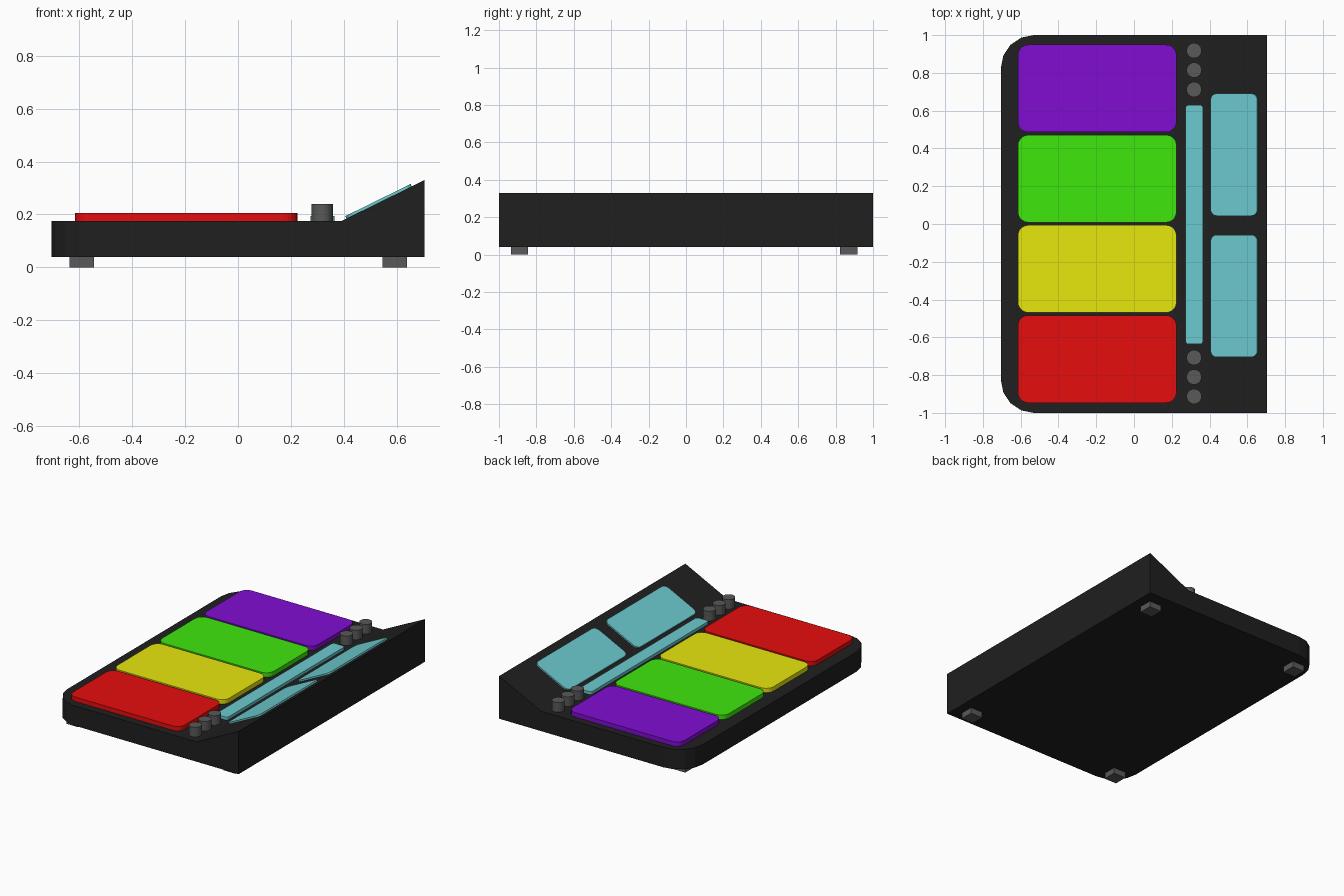
import bpy, bmesh, math
from mathutils import Matrix, Vector

if "Cube" in bpy.data.objects:
    bpy.data.objects.remove(bpy.data.objects["Cube"])


def material(name, r, g, b):
    m = bpy.data.materials.new(name)
    m.diffuse_color = (r, g, b, 1)
    m.use_nodes = True
    m.node_tree.nodes["Principled BSDF"].inputs["Base Color"].default_value = m.diffuse_color
    return m


BLACK = material("black_plastic", 0.014, 0.014, 0.014)
GREY = material("grey_rubber", 0.1, 0.1, 0.1)
CYAN = material("screen_cyan", 0.15, 0.6, 0.63)
RED = material("pad_red", 0.8, 0.004, 0.004)
YELLOW = material("pad_yellow", 0.8, 0.8, 0.004)
GREEN = material("pad_green", 0.05, 0.8, 0.004)
PURPLE = material("pad_purple", 0.22, 0.004, 0.65)


def finish(bm, name, mat):
    bmesh.ops.recalc_face_normals(bm, faces=bm.faces)
    me = bpy.data.meshes.new(name)
    bm.to_mesh(me)
    bm.free()
    me.materials.append(mat)
    ob = bpy.data.objects.new(name, me)
    bpy.context.collection.objects.link(ob)
    return ob


def plate(name, mat, size, centre, radius=0.0, segments=5, tilt=0.0):
    """Box with rounded vertical corners, optionally tilted about y."""
    bm = bmesh.new()
    bmesh.ops.create_cube(bm, size=1)
    bmesh.ops.scale(bm, vec=size, verts=bm.verts)
    if radius:
        edges = [e for e in bm.edges
                 if abs(e.verts[0].co.z - e.verts[1].co.z) > size[2] / 2]
        bmesh.ops.bevel(bm, geom=edges, offset=radius, segments=segments,
                        profile=0.5, affect='EDGES')
    bm.transform(Matrix.Translation(centre) @ Matrix.Rotation(-tilt, 4, 'Y'))
    return finish(bm, name, mat)


# Body: side profile extruded along y, left corners rounded
LOW, TOP, HIGH = 0.04, 0.175, 0.33
HINGE, EDGE = 0.39, 0.705
profile = [(-EDGE, LOW), (EDGE, LOW), (EDGE, HIGH), (HINGE, TOP), (-EDGE, TOP)]
bm = bmesh.new()
face = bm.faces.new([bm.verts.new((x, -1, z)) for x, z in profile])
ext = bmesh.ops.extrude_face_region(bm, geom=[face])
bmesh.ops.translate(bm, vec=(0, 2, 0),
                    verts=[g for g in ext["geom"] if isinstance(g, bmesh.types.BMVert)])
corners = [e for e in bm.edges
           if all(v.co.x < -0.7 for v in e.verts)
           and abs(e.verts[0].co.z - e.verts[1].co.z) > 0.1]
bmesh.ops.bevel(bm, geom=corners, offset=0.175, segments=4, profile=0.5, affect='EDGES')
finish(bm, "body", BLACK)

# Four coloured pads
for i, (label, mat) in enumerate([("red", RED), ("yellow", YELLOW),
                                  ("green", GREEN), ("purple", PURPLE)]):
    plate(f"{label}_pad", mat, (0.84, 0.463, 0.045),
          (-0.195, -0.715 + i * 0.4775, 0.1825), 0.055)

# Long touch strip
plate("touch_strip", CYAN, (0.092, 1.267, 0.03), (0.319, -0.003, 0.18), 0.016, 3)

# Screens lying on the sloped panel
slope = math.atan2(HIGH - TOP, EDGE - HINGE)
normal = Vector((-math.sin(slope), 0, math.cos(slope)))
for label, y in (("front", -0.381), ("back", 0.367)):
    x = 0.533
    on_slope = Vector((x, y, TOP + (x - HINGE) * math.tan(slope)))
    plate(f"{label}_screen", CYAN, (0.247 / math.cos(slope), 0.647, 0.02),
          on_slope, 0.035, 5, slope)

# Knobs: three at each end of the strip
for label, start in (("front", -0.913), ("back", 0.712)):
    for i in range(3):
        bm = bmesh.new()
        bmesh.ops.create_cone(bm, cap_ends=True, segments=32, radius1=0.04,
                              radius2=0.04, depth=0.075,
                              matrix=Matrix.Translation((0.318, start + i * 0.103, 0.2025)))
        finish(bm, f"{label}_knob_{i + 1}", GREY)

# Feet
for side, x in (("left", -0.59), ("right", 0.592)):
    for end, y in (("front", -0.89), ("back", 0.87)):
        plate(f"{end}_{side}_foot", GREY, (0.092, 0.092, 0.05), (x, y, 0.025))
